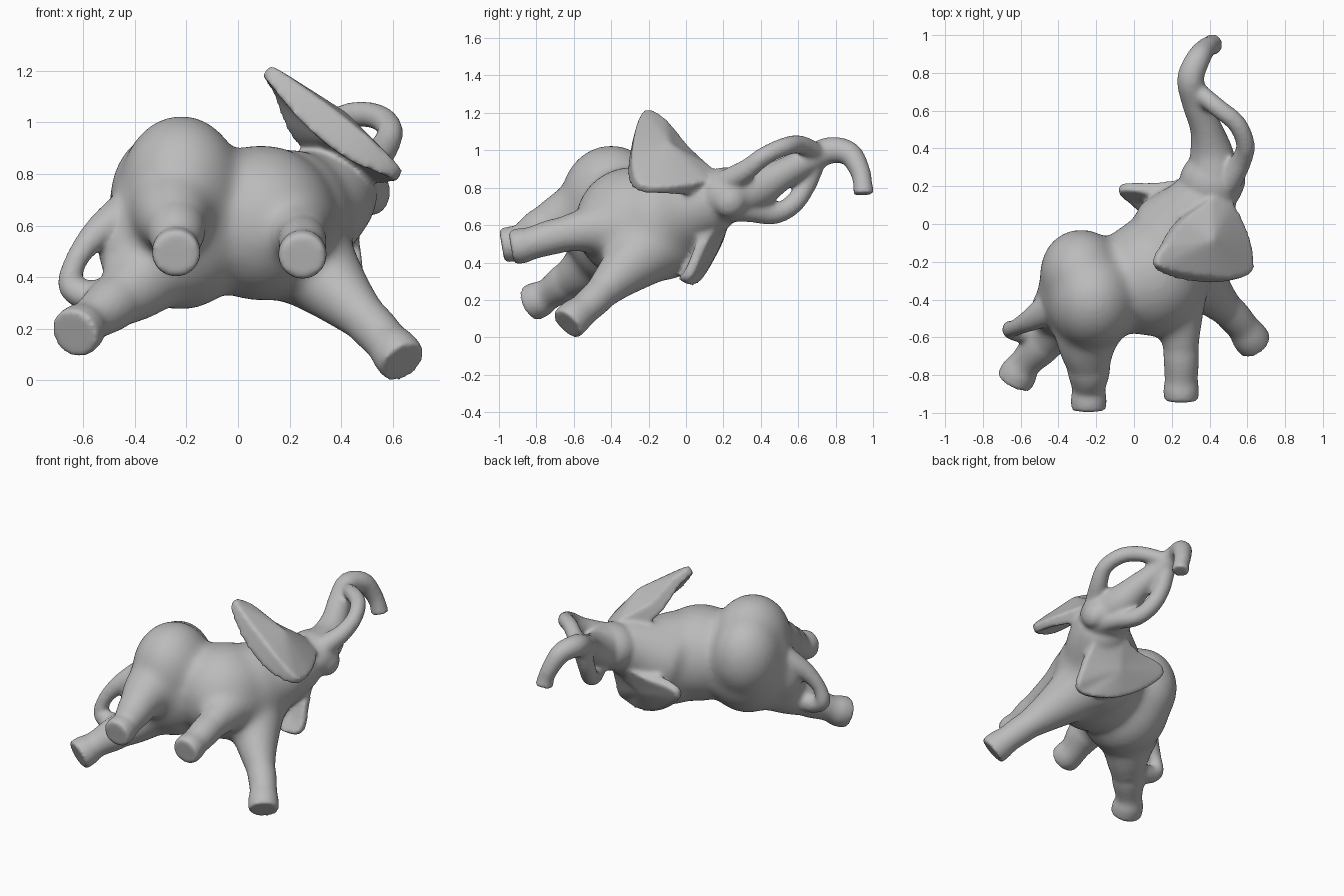
import bpy, bmesh, math
from mathutils import Vector, Matrix

if "Cube" in bpy.data.objects:
    bpy.data.objects.remove(bpy.data.objects["Cube"])


def ellipsoid(bm, center, radii):
    m = Matrix.Translation(center) @ Matrix.Diagonal((*radii, 1))
    bmesh.ops.create_icosphere(bm, subdivisions=4, radius=1, matrix=m)


def spline(p, steps=6):
    """Catmull-Rom samples of (x, y, z, radius) points."""
    p = [Vector(q) for q in p]
    e = [2 * p[0] - p[1]] + p + [2 * p[-1] - p[-2]]
    out = []
    for i in range(1, len(e) - 2):
        a, b, c, d = e[i - 1:i + 3]
        for s in range(steps):
            t = s / steps
            out.append(0.5 * (2 * b + (c - a) * t + (2 * a - 5 * b + 4 * c - d) * t ** 2
                              + (3 * b - a - 3 * c + d) * t ** 3))
    return out + [p[-1]]


def tube(bm, points, sides=20):
    """Flat-ended limb with a changing radius."""
    pts = spline(points)
    pos = [q.to_3d() for q in pts]
    ref = Vector((0.31, 0.2, 0.93))
    rings = []
    for i, q in enumerate(pts):
        d = (pos[min(i + 1, len(pos) - 1)] - pos[max(i - 1, 0)]).normalized()
        ref = (ref - d * ref.dot(d)).normalized()
        side = d.cross(ref)
        rings.append([bm.verts.new(pos[i] + q[3] * (ref * math.cos(a) + side * math.sin(a)))
                      for a in (2 * math.pi * k / sides for k in range(sides))])
    for r, s in zip(rings, rings[1:]):
        for k in range(sides):
            n = (k + 1) % sides
            bm.faces.new((r[k], r[n], s[n], s[k]))
    bm.faces.new(rings[0][::-1])
    bm.faces.new(rings[-1])


def ear(bm, center, outline):
    """Lens-like plate fanned from a centre; each point is (x, y, z, thickness)."""
    outline = spline(outline + outline[:1], 3)[:-1]
    c = Vector(center[:3])
    rim = [p.to_3d() for p in outline]
    k = len(rim)
    n = sum(((rim[i] - c).cross(rim[(i + 1) % k] - c) for i in range(k)), Vector()).normalized()
    layers = []
    for s in (0.5, -0.5):
        layers.append((bm.verts.new(c + n * s * center[3]),
                       [bm.verts.new(p + n * s * o[3]) for p, o in zip(rim, outline)]))
    (c0, r0), (c1, r1) = layers
    for i in range(k):
        j = (i + 1) % k
        bm.faces.new((c0, r0[i], r0[j]))
        bm.faces.new((c1, r1[j], r1[i]))
        bm.faces.new((r0[i], r1[i], r1[j], r0[j]))


def skin(bm, name, voxel, iterations):
    """Fuse overlapping parts into one softened surface."""
    bmesh.ops.recalc_face_normals(bm, faces=bm.faces)
    mesh = bpy.data.meshes.new(name)
    bm.to_mesh(mesh)
    bm.free()
    ob = bpy.data.objects.new(name, mesh)
    bpy.context.collection.objects.link(ob)
    fuse = ob.modifiers.new("fuse", 'REMESH')
    fuse.mode = 'VOXEL'
    fuse.voxel_size = voxel
    fuse.use_smooth_shade = True
    soft = ob.modifiers.new("soften", 'SMOOTH')
    soft.factor = 0.5
    soft.iterations = iterations
    return ob


legs = [
    # hind pair
    [(-.28, -.4, .5, .2), (-.39, -.53, .37, .145), (-.49, -.64, .295, .105),
     (-.57, -.73, .235, .085), (-.605, -.78, .205, .098), (-.635, -.835, .18, .1)],
    [(-.22, -.42, .65, .25), (-.25, -.62, .64, .17), (-.24, -.77, .58, .115),
     (-.24, -.87, .52, .09), (-.24, -.93, .5, .096), (-.24, -.985, .49, .092)],
    # front pair
    [(.2, -.15, .6, .24), (.24, -.5, .58, .13), (.25, -.7, .54, .095),
     (.25, -.82, .505, .088), (.25, -.88, .49, .096), (.25, -.935, .48, .09)],
    [(.22, -.15, .52, .22), (.4, -.36, .33, .13), (.52, -.48, .21, .09),
     (.575, -.545, .15, .086), (.61, -.595, .11, .096), (.64, -.635, .07, .096)],
]

# Trunk body: rump, hip, belly, shoulders and thighs, strongly softened
bm = bmesh.new()
ellipsoid(bm, (-.22, -.36, .61), (.29, .29, .34))
ellipsoid(bm, (-.28, -.26, .70), (.22, .235, .27))
ellipsoid(bm, (-.22, -.40, .74), (.24, .27, .29))
ellipsoid(bm, (-.42, -.45, .52), (.13, .13, .17))
ellipsoid(bm, (.09, -.28, .61), (.30, .315, .305))
ellipsoid(bm, (.20, -.13, .60), (.25, .28, .30))
tube(bm, [(.2, -.08, .62, .26), (.33, .06, .70, .21), (.41, .2, .75, .16)])
for leg in legs:
    tube(bm, leg)
core = skin(bm, "softened_core", 0.02, 32)
bpy.context.view_layer.update()
core_mesh = bpy.data.meshes.new_from_object(
    core.evaluated_get(bpy.context.evaluated_depsgraph_get()))
bpy.data.objects.remove(core)

bm = bmesh.new()
bm.from_mesh(core_mesh)
for leg in legs:
    x, y, z, r = leg[1]
    tube(bm, [(x, y, z, r * 0.7)] + leg[2:])

# Head and jaw
ellipsoid(bm, (.41, .22, .76), (.17, .17, .15))
ellipsoid(bm, (.52, .23, .73), (.07, .09, .09))

# Trunk
tube(bm, [(.42, .25, .77, .14), (.41, .38, .80, .115), (.38, .51, .87, .085),
          (.325, .65, .945, .074), (.30, .77, 1.0, .072), (.34, .875, .98, .065),
          (.38, .93, .89, .055), (.405, .945, .82, .052), (.415, .95, .765, .058)])

# Tusks curling round to meet the trunk
tube(bm, [(.50, .22, .83, .07), (.565, .33, .90, .056), (.59, .42, .97, .05),
          (.545, .53, 1.02, .05), (.45, .61, 1.03, .05), (.34, .70, .99, .05)])
tube(bm, [(.46, .24, .70, .08), (.42, .36, .675, .062), (.375, .47, .66, .056),
          (.335, .57, .71, .054), (.31, .64, .81, .054), (.31, .69, .93, .055)])

# Tail and the web behind it
tube(bm, [(-.40, -.42, .66, .10), (-.50, -.48, .60, .075), (-.57, -.52, .545, .055),
          (-.63, -.55, .46, .044), (-.65, -.56, .37, .05), (-.59, -.57, .33, .06),
          (-.49, -.56, .33, .065)])
tube(bm, [(-.42, -.44, .6, .08), (-.44, -.5, .47, .08), (-.45, -.56, .35, .08)])

# Ears
ear(bm, (.38, -.1, .985, .14),
    [(.38, .13, .86, .12), (.50, .10, .80, .10), (.60, -.08, .785, .06), (.625, -.22, .79, .05),
     (.59, -.275, .82, .07), (.48, -.30, .89, .12), (.35, -.295, .99, .13), (.21, -.27, 1.11, .10),
     (.12, -.23, 1.195, .06), (.11, -.18, 1.195, .05), (.15, -.11, 1.14, .07),
     (.23, .01, .98, .10)])
ear(bm, (.24, .12, .49, .12),
    [(.30, .20, .68, .12), (.14, .19, .62, .08), (-.02, .20, .60, .05), (-.08, .19, .56, .05),
     (-.06, .16, .50, .06), (.05, .09, .41, .10), (.20, .035, .33, .11), (.35, .0, .295, .09),
     (.45, -.01, .30, .05), (.49, .02, .35, .05), (.47, .10, .54, .06), (.44, .18, .68, .1)])

elephant = skin(bm, "elephant", 0.0125, 10)
gray = bpy.data.materials.new("stone gray")
gray.diffuse_color = (0.5, 0.5, 0.5, 1)
gray.use_nodes = True
gray.node_tree.nodes["Principled BSDF"].inputs["Base Color"].default_value = gray.diffuse_color
elephant.data.materials.append(gray)
